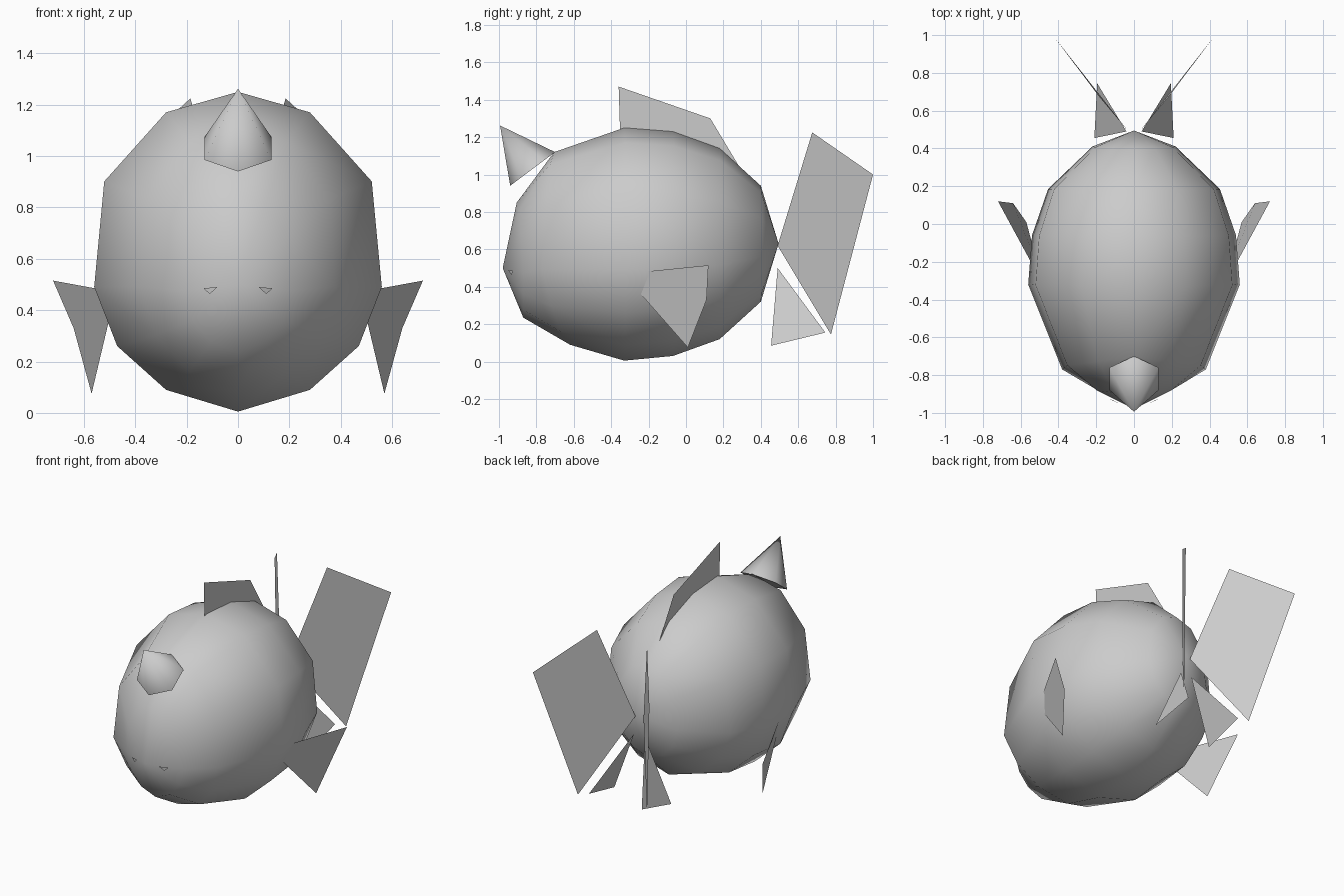
import bpy, bmesh, math
from mathutils import Vector

cube = bpy.data.objects.get("Cube")
if cube:
    bpy.data.objects.remove(cube, do_unlink=True)

GREY = bpy.data.materials.new("plain grey")
GREY.use_nodes = True
GREY.diffuse_color = (0.6, 0.6, 0.6, 1)
GREY.node_tree.nodes["Principled BSDF"].inputs["Base Color"].default_value = (0.6, 0.6, 0.6, 1)


def finish(name, bm, smooth=False):
    mesh = bpy.data.meshes.new(name)
    bm.to_mesh(mesh)
    bm.free()
    mesh.materials.append(GREY)
    for p in mesh.polygons:
        p.use_smooth = smooth
    obj = bpy.data.objects.new(name, mesh)
    bpy.context.collection.objects.link(obj)
    return obj


def plate(name, points, side=1):
    """One flat fin face; side -1 mirrors it across x."""
    bm = bmesh.new()
    bm.faces.new([bm.verts.new((side * x, y, z)) for x, y, z in points])
    return finish(name, bm)


# Body: twelve-sided rings along y, closed by a nose and a tail point
# half cross-section as (width, height) fractions from top to bottom
half = [(0, 1), (.5, .936), (.93, .72), (1, .39), (.84, .205), (.5, .068), (0, 0)]
section = half + [(-w, h) for w, h in half[-2:0:-1]]
# y at top, y at side, y at bottom, top z, bottom z, half width
rings = [
    (-.905, -.87, -.87, .85, .235, .21),
    (-.705, -.77, -.62, 1.12, .09, .38),
    (-.33, -.32, -.33, 1.25, .005, .56),
    (-.07, -.06, -.07, 1.23, .03, .54),
    (.18, .185, .18, 1.14, .12, .455),
    (.40, .41, .40, .94, .32, .22),
]
bm = bmesh.new()
loops = []
for y_top, y_side, y_bot, top, bottom, width in rings:
    loop = []
    for i, (w, h) in enumerate(section):
        k = min(i, 12 - i)
        end = y_top if k < 3 else y_bot
        y = y_side + (end - y_side) * abs(k - 3) / 3
        loop.append(bm.verts.new((w * width, y, bottom + h * (top - bottom))))
    loops.append(loop)
nose = bm.verts.new((0, -.98, .5))
tail = bm.verts.new((0, .495, .63))
for i in range(12):
    j = (i + 1) % 12
    bm.faces.new((nose, loops[0][i], loops[0][j]))
    bm.faces.new((tail, loops[-1][j], loops[-1][i]))
    for a, b in zip(loops, loops[1:]):
        bm.faces.new((a[i], b[i], b[j], a[j]))
bmesh.ops.recalc_face_normals(bm, faces=bm.faces)
finish("body", bm, True)

# Horn: six-sided cone leaning forward from the forehead
bm = bmesh.new()
bmesh.ops.create_cone(bm, cap_ends=True, segments=6, radius1=.15, radius2=0, depth=.29)
bmesh.ops.remove_doubles(bm, verts=bm.verts, dist=.001)
foot = Vector((0, -.82, 1.03))
lean = Vector((0, -.6, .8))
across = Vector((0, .8, .6))
for v in bm.verts:
    # a base corner sits on the centre line
    v.co = foot + Vector((v.co.x, 0, 0)) + across * v.co.y + lean * (v.co.z + .145)
bmesh.ops.recalc_face_normals(bm, faces=bm.faces)
horn = finish("horn", bm, True)
for p in horn.data.polygons:
    if len(p.vertices) == 6:
        p.use_smooth = False
horn.data.set_sharp_from_angle(angle=math.radians(70))

# Back fin on the centre line
plate("back_fin", [(0, -.36, 1.47), (0, .13, 1.30), (0, .28, 1.05), (0, -.35, 1.15)])

# Paired fins and small eye marks
for side, label in ((1, "left"), (-1, "right")):
    plate(label + "_tail_fin",
          [(.03, .49, .62), (.185, .675, 1.225), (.43, 1, 1), (.255, .775, .145)], side)
    plate(label + "_lower_fin",
          [(.04, .49, .50), (.21, .455, .085), (.195, .745, .155)], side)
    plate(label + "_side_fin",
          [(.72, .12, .515), (.64, .11, .33), (.57, .01, .075),
           (.50, -.25, .37), (.53, -.23, .48)], side)
    plate(label + "_eye",
          [(.08, -.951, .49), (.135, -.924, .485), (.11, -.934, .463)], side)
